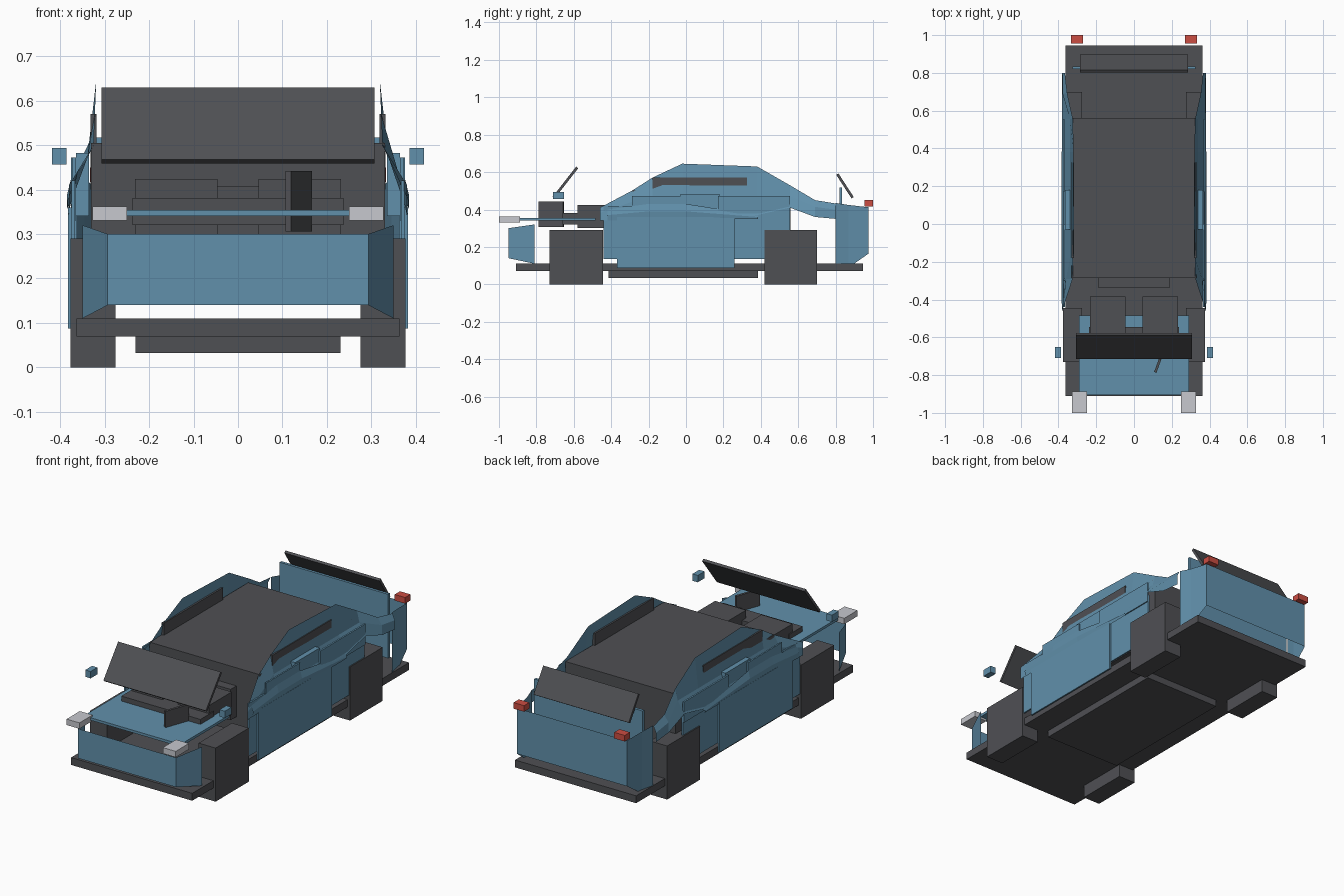
import bpy, bmesh, math
from mathutils import Matrix, Vector

cube = bpy.data.objects.get("Cube")
if cube:
    bpy.data.objects.remove(cube, do_unlink=True)


def material(name, rgb):
    m = bpy.data.materials.new(name)
    m.use_nodes = True
    m.diffuse_color = (*rgb, 1)
    m.node_tree.nodes["Principled BSDF"].inputs["Base Color"].default_value = (*rgb, 1)
    return m


BLUE = material("body blue", (0.12, 0.28, 0.41))
DARK = material("charcoal", (0.078, 0.08, 0.088))
PALE = material("lamp grey", (0.57, 0.58, 0.62))
RED = material("lamp red", (0.6, 0.075, 0.055))


def add_object(name, bm, mat):
    me = bpy.data.meshes.new(name)
    bm.to_mesh(me)
    bm.free()
    me.materials.append(mat)
    ob = bpy.data.objects.new(name, me)
    bpy.context.collection.objects.link(ob)
    return ob


def box(name, mat, x, y, z, rot=None):
    """Box between the given ranges, optionally turned about its centre."""
    centre = Vector(((x[0] + x[1]) / 2, (y[0] + y[1]) / 2, (z[0] + z[1]) / 2))
    size = (abs(x[1] - x[0]), abs(y[1] - y[0]), abs(z[1] - z[0]), 1)
    turn = rot if rot else Matrix.Identity(4)
    bm = bmesh.new()
    bmesh.ops.create_cube(bm, size=1, matrix=Matrix.Translation(centre) @ turn @ Matrix.Diagonal(size))
    return add_object(name, bm, mat)


def pair(name, mat, x, y, z):
    """The same box on the left and right."""
    for side, s in (("left", 1), ("right", -1)):
        box(f"{side}_{name}", mat, (s * x[0], s * x[1]), y, z)


def sheet(name, mat, rows, flip=False):
    """Thin skin through rows of points."""
    bm = bmesh.new()
    grid = [[bm.verts.new(p) for p in row] for row in rows]
    for a, b in zip(grid, grid[1:]):
        for i in range(len(a) - 1):
            face = [a[i], b[i], b[i + 1], a[i + 1]]
            bm.faces.new(face[::-1] if flip else face)
    return add_object(name, bm, mat)


# Chassis and wheels
box("floor", DARK, (-0.363, 0.363), (-0.91, 0.945), (0.07, 0.11))
box("under_pan", DARK, (-0.23, 0.23), (-0.415, 0.385), (0.033, 0.07))
pair("front_wheel", DARK, (0.275, 0.377), (-0.73, -0.445), (0, 0.29))
pair("rear_wheel", DARK, (0.275, 0.377), (0.42, 0.70), (0, 0.29))

# Cabin and interior
box("cabin", DARK, (-0.33, 0.33), (-0.285, 0.56), (0.16, 0.505))
box("rear_bench", DARK, (-0.19, 0.19), (-0.335, -0.285), (0.24, 0.407))
pair("seat", DARK, (0.046, 0.232), (-0.58, -0.385), (0.30, 0.424))
box("dashboard", DARK, (-0.237, 0.237), (-0.66, -0.545), (0.32, 0.381))
box("steering_wheel", DARK, (0.13, 0.143), (-0.79, -0.65), (0.306, 0.442),
    Matrix.Rotation(math.radians(-20), 4, "Z"))

# Sloping windows
box("windscreen", DARK, (-0.307, 0.307), (-0.748, -0.542), (0.537, 0.551),
    Matrix.Rotation(math.radians(52), 4, "X"))
box("rear_window", DARK, (-0.285, 0.285), (0.775, 0.925), (0.519, 0.533),
    Matrix.Rotation(math.radians(-57), 4, "X"))
pair("side_window", DARK, (0.318, 0.332), (-0.18, 0.325), (0.40, 0.57))

# Bonnet, boot panel, lamps and mirrors
box("bonnet", BLUE, (-0.29, 0.29), (-0.905, -0.485), (0.34, 0.354))
box("boot_panel", BLUE, (-0.325, 0.325), (0.82, 0.835), (0.17, 0.517))
pair("headlamp", PALE, (0.25, 0.327), (-1.0, -0.887), (0.33, 0.362))
pair("tail_lamp", RED, (0.27, 0.333), (0.955, 1.0), (0.417, 0.45))
pair("mirror", BLUE, (0.386, 0.418), (-0.71, -0.652), (0.456, 0.493))

# Open bumper skins: x, y, bottom, top from the middle outwards
front = [(0.293, -0.95, 0.14, 0.30), (0.35, -0.81, 0.11, 0.32)]
rear = [(0.33, 0.977, 0.165, 0.412), (0.345, 0.87, 0.09, 0.424), (0.362, 0.80, 0.09, 0.435)]
for name, half, flip in (("front_bumper", front, False), ("rear_bumper", rear, True)):
    line = [(-x, y, lo, hi) for x, y, lo, hi in reversed(half)] + half
    sheet(name, BLUE, [[(x, y, lo), (x, y, hi)] for x, y, lo, hi in line], flip)

# Roof side skins: y, bottom, top, leaning inwards with height
stations = [(-0.46, 0.34, 0.41), (-0.29, 0.35, 0.50), (-0.18, 0.36, 0.57), (-0.02, 0.37, 0.645),
            (0.38, 0.37, 0.63), (0.555, 0.41, 0.53), (0.69, 0.36, 0.45), (0.80, 0.35, 0.432)]


def lean(z):
    if z > 0.49:
        return 0.325 - (z - 0.49) * 0.04
    return min(0.38, 0.325 + (0.49 - z) * 0.7)


for side, s in (("left", 1), ("right", -1)):
    rows = []
    for y, lo, hi in stations:
        mid = min(0.47, lo + (hi - lo) * 0.6)
        rows.append([(s * lean(z), y, z) for z in (lo, mid, hi)])
    sheet(f"{side}_roof_side", BLUE, rows, s < 0)

# Door and sill plates
pair("front_wing", BLUE, (0.366, 0.374), (-0.44, -0.30), (0.135, 0.42))
pair("front_door", BLUE, (0.374, 0.382), (-0.37, 0.26), (0.088, 0.36))
pair("front_door_top", BLUE, (0.364, 0.372), (-0.29, 0.0), (0.33, 0.472))
pair("centre_pillar", BLUE, (0.335, 0.364), (-0.03, 0.18), (0.34, 0.482))
pair("rear_door", BLUE, (0.362, 0.37), (0.2, 0.555), (0.135, 0.40))
pair("rear_door_top", BLUE, (0.367, 0.376), (0.17, 0.555), (0.36, 0.472))

# Creased waist rail along the doors
for side, s in (("left", 1), ("right", -1)):
    rail = [(-0.42, 0.34, 0.40), (-0.2, 0.35, 0.43), (0.0, 0.35, 0.43), (0.385, 0.35, 0.37)]
    rows = [[(s * 0.38, y, lo), (s * 0.384, y, (lo + hi) / 2), (s * 0.374, y, hi)] for y, lo, hi in rail]
    sheet(f"{side}_waist_rail", BLUE, rows, s < 0)
